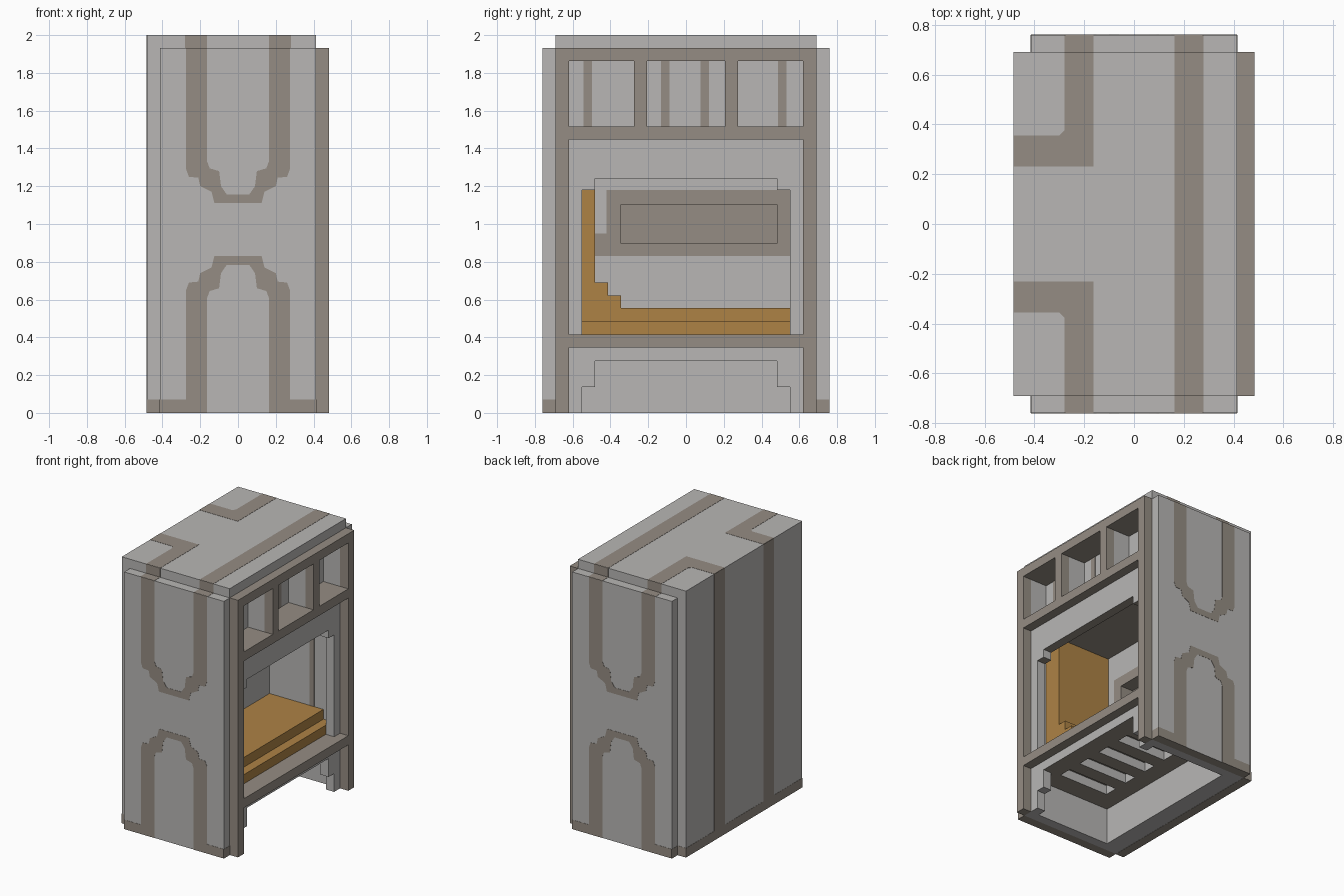
import bpy, bmesh
from mathutils import Vector

if "Cube" in bpy.data.objects:
    bpy.data.objects.remove(bpy.data.objects["Cube"], do_unlink=True)


def material(name, rgb):
    m = bpy.data.materials.new(name)
    m.use_nodes = True
    m.diffuse_color = (*rgb, 1)
    m.node_tree.nodes["Principled BSDF"].inputs["Base Color"].default_value = (*rgb, 1)
    return m


GREY = material("light grey", (0.48, 0.47, 0.46))
BROWN = material("grey brown", (0.30, 0.265, 0.228))
ORANGE = material("orange", (0.42, 0.225, 0.06))


def link(name, bm, *mats):
    me = bpy.data.meshes.new(name)
    bmesh.ops.recalc_face_normals(bm, faces=bm.faces)
    bm.to_mesh(me)
    bm.free()
    ob = bpy.data.objects.new(name, me)
    for m in mats:
        me.materials.append(m)
    bpy.context.collection.objects.link(ob)
    return ob


def box(name, x, y, z, *mats):
    """Box from (low, high) ranges."""
    bm = bmesh.new()
    bmesh.ops.create_cube(bm, size=1)
    for v in bm.verts:
        v.co = [(r[0] + r[1]) / 2 + c * (r[1] - r[0]) for r, c in zip((x, y, z), v.co)]
    return link(name, bm, *mats)


def plate(name, axis, at, pts, t=0.0015):
    """Thin brown outline plate lying on the plane axis = at."""
    bm = bmesh.new()

    def place(u, v):
        c = [u, v]
        c.insert(axis, at - t)
        return bm.verts.new(c)
    face = bm.faces.new([place(u, v) for u, v in pts])
    ext = bmesh.ops.extrude_face_region(bm, geom=[face])["geom"]
    step = Vector((0, 0, 0))
    step[axis] = 2 * t
    bmesh.ops.translate(bm, vec=step, verts=[g for g in ext if isinstance(g, bmesh.types.BMVert)])
    return link(name, bm, BROWN)


def rect(u0, u1, v0, v1):
    return [(u0, v0), (u1, v0), (u1, v1), (u0, v1)]


# Main body with the compartments cut out
body = box("cabinet_body", (-.483, .414), (-.69, .69), (0, 2), GREY, BROWN)
BACK = -.172
cuts = [
    ((BACK, .345), (-.62, .62), (.414, 1.38)),       # bed compartment
    ((.30, .5), (-.55, .55), (.414, 1.18)),          # stepped doorway
    ((.30, .5), (-.483, .483), (.414, 1.241)),
    ((-.276, BACK + .05), (-.345, .483), (.897, 1.103)),  # wall niche
    ((-.276, .345), (-.62, .62), (-.1, .276)),       # lower compartment
    ((.30, .5), (-.55, .55), (-.1, .138)),
    ((.30, .5), (-.483, .483), (-.1, .276)),
]
for y in ((-.62, -.276), (-.207, .207), (.276, .62)):  # top cubbies
    cuts.append(((.276, .5), y, (1.517, 1.862)))
for i in range(-2, 3):                                 # grooves between slats
    cuts.append(((-.14, .276), (i * .207 - .05, i * .207 + .05), (.2, .345)))

cutters = []
for i, c in enumerate(cuts):
    cutter = box("cutter_%d" % i, *c)
    cutter.hide_render = True
    mod = body.modifiers.new("cut", 'BOOLEAN')
    mod.operation, mod.solver, mod.object = 'DIFFERENCE', 'EXACT', cutter
    cutters.append(cutter)
deps = bpy.context.evaluated_depsgraph_get()
mesh = bpy.data.meshes.new_from_object(body.evaluated_get(deps))
body.modifiers.clear()
body.data = mesh
for c in cutters:
    bpy.data.objects.remove(c, do_unlink=True)
mesh.materials.clear()
mesh.materials.append(GREY)
mesh.materials.append(BROWN)
for p in mesh.polygons:
    c = p.center
    inner_level = abs(p.normal.z) > .9 and .2 < c.z < 1.9
    niche = -.3 < c.x < BACK - .01 and .89 < c.z < 1.11 and abs(c.y) < .5
    p.material_index = int(inner_level or niche)

# Front frame: posts, rails and cubby dividers
FX = (.414, .483)
for s, side in ((1, "left"), (-1, "right")):
    box("frame_post_" + side, FX, sorted((s * .62, s * .69)), (0, 1.931), BROWN)
    box("cubby_divider_" + side, FX, sorted((s * .207, s * .276)), (1.517, 1.862), BROWN)
for name, z in (("lower", (.345, .414)), ("middle", (1.448, 1.517)), ("top", (1.862, 1.931))):
    box("frame_rail_" + name, FX, (-.62, .62), z, BROWN)

# Bed with stepped pillow and headboard
box("bed_base", (BACK, .345), (-.62, .62), (.414, .483), ORANGE)
box("mattress", (BACK, .276), (-.62, .62), (.483, .556), ORANGE)
box("pillow_low", (BACK, .276), (-.483, -.345), (.556, .621), ORANGE)
box("pillow_high", (BACK, .276), (-.483, -.414), (.621, .69), ORANGE)
box("headboard", (BACK, .276), (-.62, -.483), (.556, 1.38), ORANGE)

# Stepped stripe outline, one half
outer = [(.275, 1.931), (.275, 1.29), (.26, 1.25), (.21, 1.245), (.2, 1.2), (.14, 1.17), (.125, 1.11)]
inner = [(.06, 1.157), (.09, 1.2), (.1, 1.28), (.15, 1.295), (.163, 1.33), (.163, 1.931)]


def mirror(pts):
    return [(-x, z) for x, z in reversed(pts)]


loop = outer + mirror(outer) + mirror(inner) + inner

# Side panels with their stripes
for s, side in ((1, "back"), (-1, "front")):
    y0, y1 = s * .69, s * .759
    panel = box("side_panel_" + side, (-.414, .414), sorted((y0, y1)), (0, 1.931), GREY, BROWN)
    for p in panel.data.polygons:
        p.material_index = int(p.normal.z < -.9)
    plate("upper_stripe_" + side, 1, y1, loop)
    plate("lower_stripe_" + side, 1, y1, [(x, max(0, 1.94 - z) if z < 1.9 else 0) for x, z in loop])
    plate("body_foot_" + side, 1, y0, rect(-.483, -.414, 0, .07))
    for e, end in ((1, "left"), (-1, "right")):
        tag = side + "_" + end
        plate("panel_foot_" + tag, 1, y1, rect(e * .27, e * .414, 0, .07))
        plate("panel_end_foot_" + tag, 0, e * .414, rect(y0, y1, 0, .07))
        plate("rim_stripe_" + tag, 1, y0, rect(e * .163, e * .28, 1.931, 2))
        plate("ledge_stripe_" + tag, 2, 1.931, rect(e * .163, e * .28, y0, y1))
    # Roof corner stripe and back wall stripe
    plate("roof_corner_stripe_" + side, 2, 2, [
        (-.163, y0), (-.163, s * .23), (-.483, s * .23), (-.483, s * .355),
        (-.3, s * .355), (-.28, s * .375), (-.28, y0)])
    plate("rear_stripe_" + side, 0, -.483, rect(s * .23, s * .355, .07, 2))

plate("roof_stripe", 2, 2, rect(.163, .28, -.69, .69))
plate("rear_foot", 0, -.483, rect(-.69, .69, 0, .07))
plate("underside_edge", 2, 0, rect(-.483, -.414, -.69, .69))

# Brown surround of the niche and interior stripes
for i, r in enumerate(((-.42, .62, 1.103, 1.18), (-.483, .62, .83, .897),
                       (-.42, -.345, .897, 1.103), (.483, .62, .897, 1.103),
                       (-.483, -.42, .897, .95))):
    plate("niche_surround_%d" % i, 0, BACK, rect(*r))
for i, y in enumerate((-.52, -.11, .10, .51)):
    plate("cubby_stripe_%d" % i, 0, .276, rect(y - .022, y + .022, 1.517, 1.862))
plate("inner_wall_stripe", 1, .62, rect(.16, .2, .556, 1.38))
